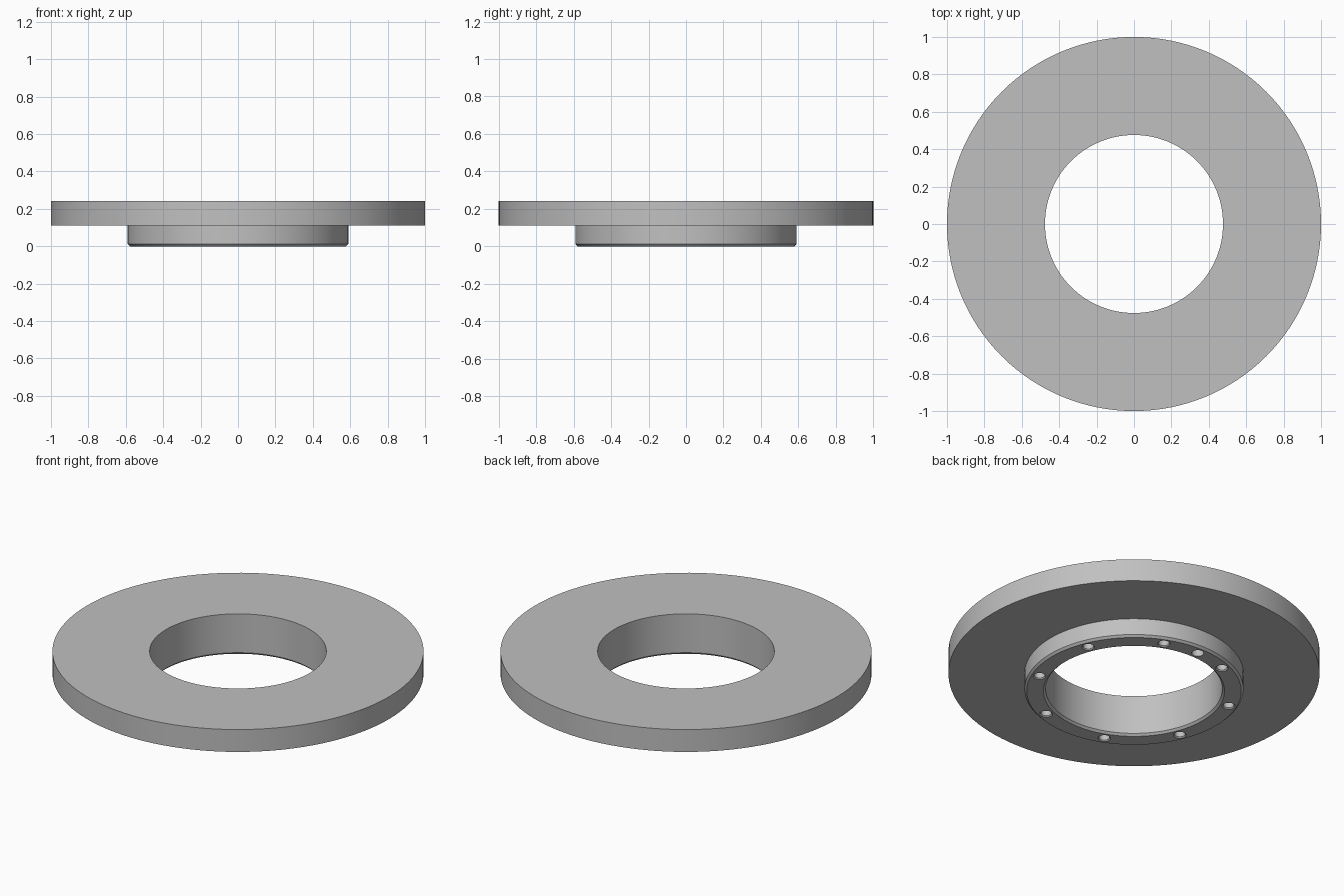
import bpy, bmesh, math
from mathutils import Matrix, Vector

default = bpy.data.objects.get("Cube")
if default:
    bpy.data.objects.remove(default, do_unlink=True)

SEGMENTS = 128
HUB_Z, TOP_Z = 0.11, 0.243        # underside of the disc, top of the disc
BORE, HUB, RIM = 0.476, 0.59, 1.0  # radii
CHAMFER = 0.012
BOLT_CIRCLE = 0.534

# Single grey material
grey = bpy.data.materials.new("light_grey_metal")
grey.use_nodes = True
colour = (0.53, 0.53, 0.53, 1)
grey.diffuse_color = colour
grey.node_tree.nodes["Principled BSDF"].inputs["Base Color"].default_value = colour


def lathe(bm, profile, segments, centre=(0, 0, 0)):
    """Spin a closed or axis-touching (radius, z) profile around a vertical axis."""
    c = Vector(centre)
    verts = [bm.verts.new(c + Vector((r, 0, z))) for r, z in profile]
    edges = [bm.edges.new((a, b)) for a, b in zip(verts, verts[1:] + verts[:1])]
    bmesh.ops.spin(bm, geom=verts + edges, cent=c, axis=(0, 0, 1),
                   angle=math.tau, steps=segments, use_merge=True)


def finish(bm, name):
    bmesh.ops.remove_doubles(bm, verts=bm.verts, dist=1e-5)
    bmesh.ops.recalc_face_normals(bm, faces=bm.faces)
    mesh = bpy.data.meshes.new(name)
    bm.to_mesh(mesh)
    bm.free()
    mesh.materials.append(grey)
    obj = bpy.data.objects.new(name, mesh)
    bpy.context.collection.objects.link(obj)
    return obj


# Flange: wide disc with a chamfered hub below and a bore through both
bm = bmesh.new()
lathe(bm, [(BORE, TOP_Z), (RIM, TOP_Z), (RIM, HUB_Z), (HUB, HUB_Z),
           (HUB, CHAMFER), (HUB - CHAMFER, 0), (BORE + CHAMFER, 0),
           (BORE, CHAMFER)], SEGMENTS)
flange = finish(bm, "flange")


# Cutter for the blind holes in the hub's underside
def add_hole(bm, angle, radius, depth, lip):
    centre = Matrix.Rotation(math.radians(angle), 3, "Z") @ Vector((BOLT_CIRCLE, 0, 0))
    rings = [(radius + lip, -0.02), (radius + lip, 0), (radius, lip), (radius, depth)]
    if not lip:
        rings = [(radius, -0.02), (radius, depth)]
    start = len(bm.verts)
    loops = []
    for r, z in rings:
        loops.append([bm.verts.new(centre + Vector((r * math.cos(a), r * math.sin(a), z)))
                      for a in (math.tau * i / 24 for i in range(24))])
    for low, high in zip(loops, loops[1:]):
        for i in range(24):
            j = (i + 1) % 24
            bm.faces.new((low[i], low[j], high[j], high[i]))
    bm.faces.new(loops[0][::-1])
    bm.faces.new(loops[-1])


bm = bmesh.new()
for k in range(8):                      # bolt holes
    add_hole(bm, 22.5 + 45 * k, 0.029, 0.09, 0.006)
add_hole(bm, 90, 0.033, 0.09, 0)        # locating pin hole at the back
cutter = finish(bm, "hole_cutter")
cutter.hide_render = True

cut = flange.modifiers.new("holes", "BOOLEAN")
cut.operation = "DIFFERENCE"
cut.solver = "EXACT"
cut.object = cutter

bpy.ops.object.select_all(action="DESELECT")
flange.select_set(True)
bpy.context.view_layer.objects.active = flange
bpy.ops.object.modifier_apply(modifier=cut.name)
bpy.data.objects.remove(cutter, do_unlink=True)
bpy.ops.object.shade_smooth_by_angle(angle=math.radians(30))
